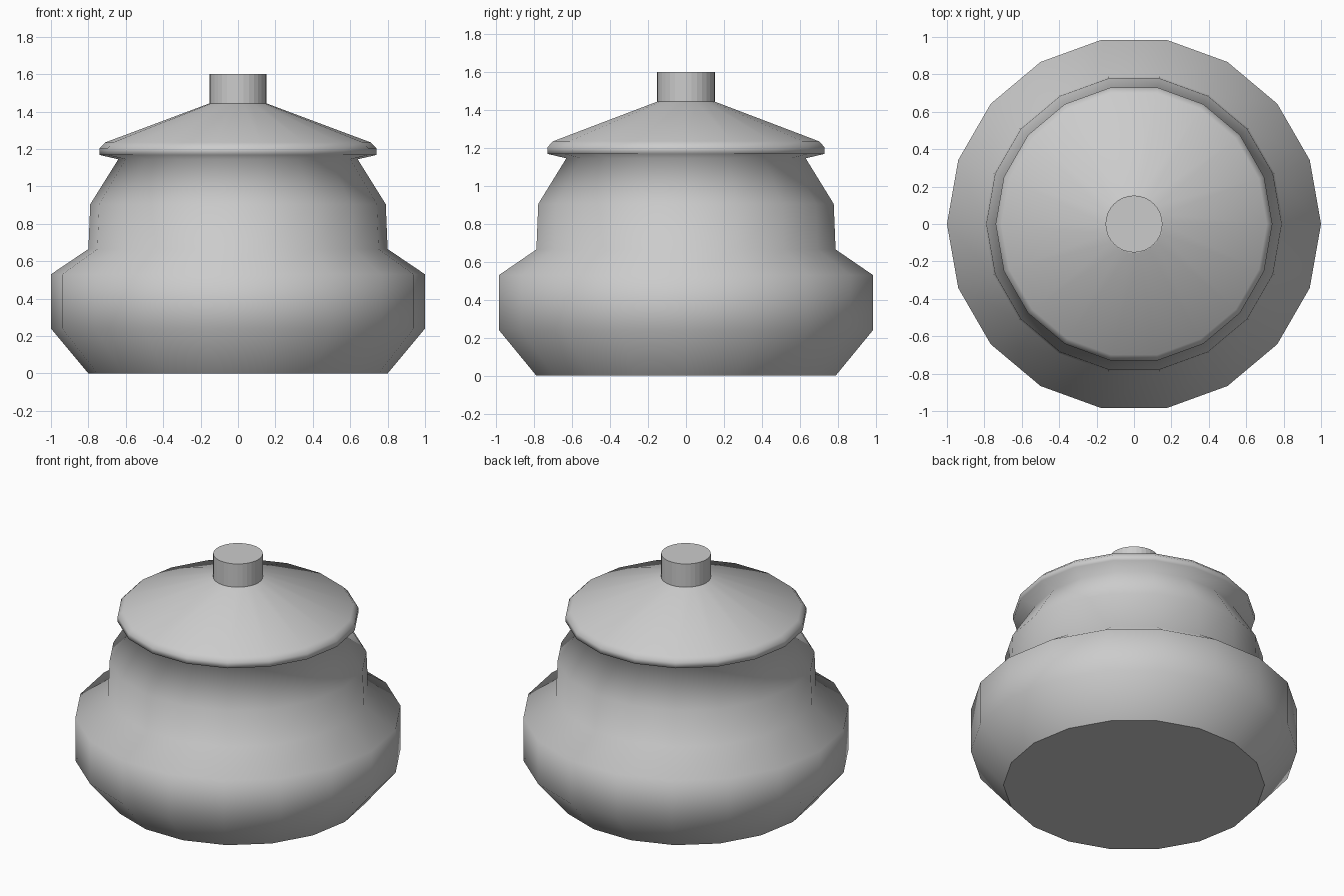
import bpy, bmesh
from math import sin, cos, tau

if "Cube" in bpy.data.objects:
    bpy.data.objects.remove(bpy.data.objects["Cube"])


def lathe(name, profile, sides, smooth):
    """Spin (radius, height) points about z and cap both ends."""
    bm = bmesh.new()
    rings = [[bm.verts.new((r * cos(tau * i / sides), r * sin(tau * i / sides), z))
              for i in range(sides)] for r, z in profile]
    for low, high in zip(rings, rings[1:]):
        for i in range(sides):
            j = (i + 1) % sides
            face = bm.faces.new((low[i], low[j], high[j], high[i]))
            face.smooth = smooth
    caps = [bm.faces.new(rings[0][::-1]), bm.faces.new(rings[-1])]
    # Crisp edges around the flat caps
    for cap in caps:
        for edge in cap.edges:
            edge.smooth = False
    mesh = bpy.data.meshes.new(name)
    bm.to_mesh(mesh)
    bm.free()
    obj = bpy.data.objects.new(name, mesh)
    bpy.context.collection.objects.link(obj)
    return obj


# Stepped pot body flowing into the overhanging lid, 18 sides
lathe("pot_and_lid", [(0.80, 0), (1.0, 0.24), (1.0, 0.53), (0.80, 0.665),
                      (0.79, 0.905), (0.64, 1.145), (0.74, 1.168),
                      (0.74, 1.205), (0.71, 1.235), (0.155, 1.443)], 18, True)

# Round lid knob with flat facets
lathe("lid_knob", [(0.152, 1.42), (0.152, 1.60)], 32, False)
